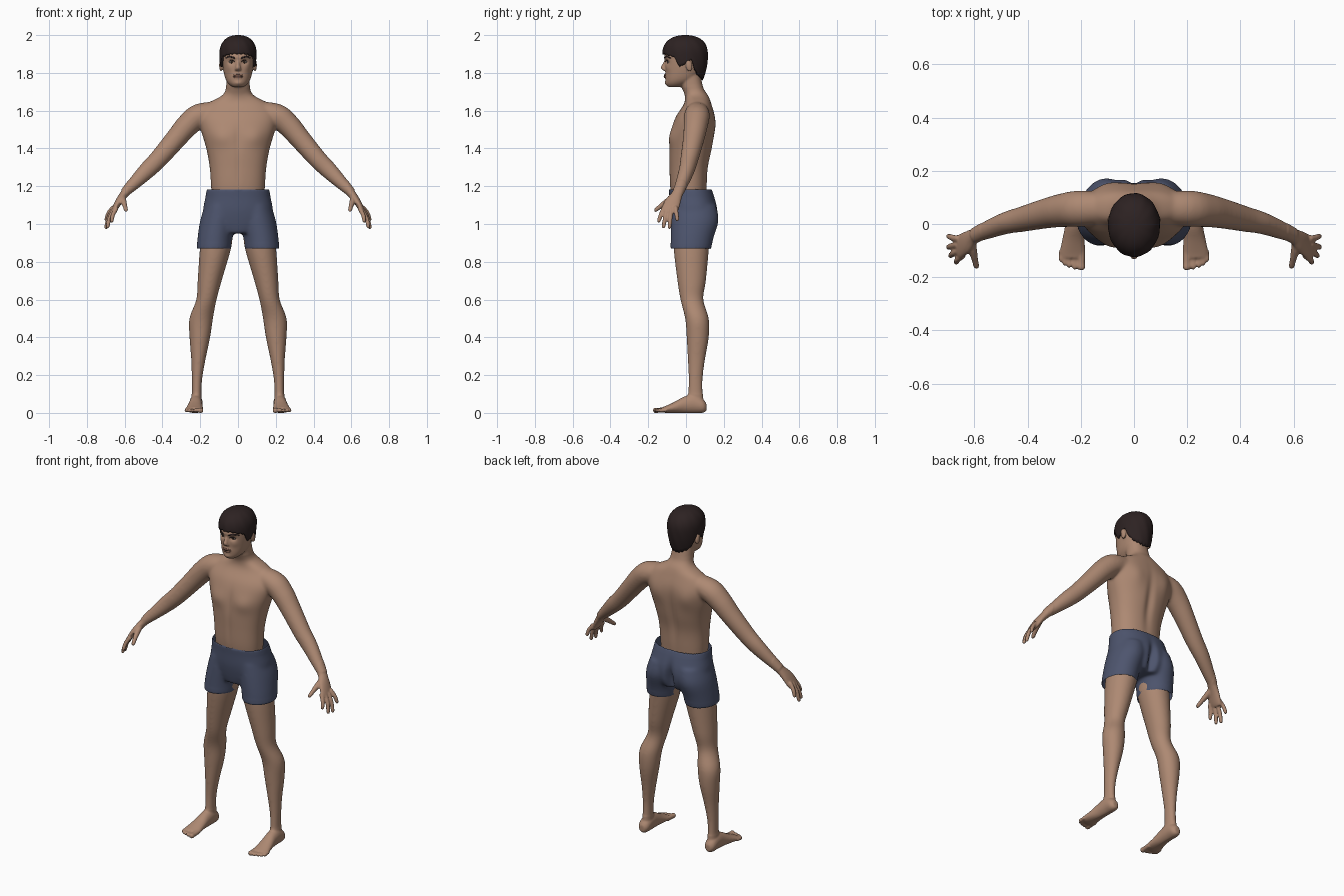
import bpy, bmesh, math
from mathutils import Vector, Matrix
from mathutils.bvhtree import BVHTree

cube = bpy.data.objects.get("Cube")
if cube:
    bpy.data.objects.remove(cube, do_unlink=True)

X, Y, Z = Vector((1, 0, 0)), Vector((0, 1, 0)), Vector((0, 0, 1))


def material(name, r, g, b):
    m = bpy.data.materials.new(name)
    m.use_nodes = True
    m.diffuse_color = (r, g, b, 1)
    bsdf = m.node_tree.nodes["Principled BSDF"]
    bsdf.inputs["Base Color"].default_value = (r, g, b, 1)
    bsdf.inputs["Roughness"].default_value = .7
    return m


skin_mat = material("skin", .42, .25, .17)
lip_mat = material("lips", .25, .125, .09)
hair_mat = material("dark brown hair", .026, .016, .016)
cloth_mat = material("slate blue cloth", .075, .09, .155)
eye_mat = material("eye white", .42, .38, .35)
iris_mat = material("dark iris", .03, .018, .012)


def smooth_path(pts, steps=4):
    """Catmull-Rom resampling of rows of any length."""
    p = [Vector(q) for q in pts]
    out = []
    for i in range(len(p) - 1):
        a, b, c, d = p[max(i - 1, 0)], p[i], p[i + 1], p[min(i + 2, len(p) - 1)]
        for j in range(steps):
            t = j / steps
            out.append(b + (c - a) * (t / 2) + (2 * a - 5 * b + 4 * c - d) * (t * t / 2)
                       + (3 * b - a - 3 * c + d) * (t ** 3 / 2))
    return out + [p[-1]]


def tube(bm, pts, axis=None, ref=Y, power=2.0, sides=32, both=False):
    """Closed loft through rows of x, y, z, radius across, radius along ref."""
    for s in ((1, -1) if both else (1,)):
        path = smooth_path([(s * q[0], *q[1:]) for q in pts])
        rings = []
        for i, q in enumerate(path):
            a, b = path[max(i - 1, 0)], path[min(i + 1, len(path) - 1)]
            t = axis or Vector(b[:3]) - Vector(a[:3])
            u = ref.cross(t).normalized()
            v = t.cross(u).normalized()
            ring = []
            for k in range(sides):
                ang = math.tau * k / sides
                c, n = math.cos(ang), math.sin(ang)
                c = math.copysign(abs(c) ** (2 / power), c)
                n = math.copysign(abs(n) ** (2 / power), n)
                ring.append(bm.verts.new(Vector(q[:3]) + u * c * q[3] + v * n * q[4]))
            rings.append(ring)
        for r0, r1 in zip(rings, rings[1:]):
            for k in range(sides):
                m = (k + 1) % sides
                bm.faces.new((r0[k], r0[m], r1[m], r1[k]))
        bm.faces.new(rings[0][::-1])
        bm.faces.new(rings[-1])


def ball(bm, center, radii, tilt=0):
    mat = Matrix.Translation(center) @ Matrix.Rotation(tilt, 4, 'X') @ Matrix.Diagonal((*radii, 1))
    bmesh.ops.create_uvsphere(bm, u_segments=20, v_segments=12, radius=1, matrix=mat)


def build(name, bm, mat):
    bmesh.ops.recalc_face_normals(bm, faces=bm.faces)
    me = bpy.data.meshes.new(name)
    bm.to_mesh(me)
    me.shade_smooth()
    me.materials.append(mat)
    ob = bpy.data.objects.new(name, me)
    bpy.context.collection.objects.link(ob)
    return ob


def fuse(bm, voxel):
    """Merge overlapping closed parts into one surface."""
    ob = build("fusing_helper", bm, skin_mat)
    mod = ob.modifiers.new("fuse", 'REMESH')
    mod.mode = 'VOXEL'
    mod.voxel_size = voxel
    bpy.context.view_layer.update()
    ev = ob.evaluated_get(bpy.context.evaluated_depsgraph_get())
    out = bmesh.new()
    out.from_mesh(ev.to_mesh())
    ev.to_mesh_clear()
    bpy.data.objects.remove(ob, do_unlink=True)
    return out


def relax(bm, times, keep=lambda co: True):
    verts = [v for v in bm.verts if keep(v.co)]
    for _ in range(times):
        bmesh.ops.smooth_vert(bm, verts=verts, factor=.5, use_axis_x=True, use_axis_y=True, use_axis_z=True)


def sculpt(bm, bumps):
    """Soft pushes along y, mirrored: centre, spread, amount."""
    for x, y, z, sx, sy, sz, push in bumps:
        for v in bm.verts:
            if abs(v.co.z - z) < 3 * sz:
                d = ((abs(v.co.x) - x) / sx) ** 2 + ((v.co.y - y) / sy) ** 2 + ((v.co.z - z) / sz) ** 2
                if d < 9:
                    v.co.y += push * math.exp(-d)


# Body: torso, neck and head
body = bmesh.new()
tube(body, [(0, .02, 1.05, .14, .085), (0, .016, 1.12, .138, .09), (0, .013, 1.2, .143, .098),
            (0, .015, 1.3, .15, .103), (0, .025, 1.4, .168, .114), (0, .038, 1.5, .197, .115),
            (0, .05, 1.57, .205, .103), (0, .062, 1.635, .165, .073), (0, .056, 1.68, .085, .062),
            (0, .035, 1.72, .064, .057), (0, .015, 1.8, .06, .06)], axis=Z, power=2.3, sides=48)
tube(body, [(0, -.058, 1.725, .028, .035), (0, -.045, 1.742, .05, .06), (0, -.025, 1.77, .067, .084),
            (0, -.01, 1.82, .079, .099), (0, -.006, 1.87, .084, .108), (0, 0, 1.92, .086, .11),
            (0, 0, 1.96, .07, .09), (0, 0, 1.985, .035, .05)], axis=Z, power=2.2, sides=48)

# Nose and ears
tube(body, [(0, -.1, 1.876, .008, .008), (0, -.112, 1.85, .009, .012), (0, -.118, 1.828, .014, .016),
            (0, -.112, 1.816, .017, .013), (0, -.104, 1.81, .01, .008)], axis=Z)
for side in (1, -1):
    ball(body, (side * .09, .015, 1.84), (.01, .018, .034), .2)

# Arms and palms
tube(body, [(.08, .06, 1.6, .05, .055), (.2, .058, 1.575, .064, .068), (.265, .052, 1.525, .062, .064),
            (.33, .04, 1.45, .056, .057), (.42, .018, 1.345, .05, .048), (.48, .004, 1.285, .046, .042),
            (.55, -.022, 1.215, .035, .035), (.6, -.043, 1.165, .025, .029)], both=True)
tube(body, [(.58, -.035, 1.185, .026, .028), (.605, -.048, 1.155, .022, .03), (.63, -.068, 1.12, .019, .041),
            (.653, -.084, 1.08, .015, .045), (.662, -.088, 1.062, .01, .04)], both=True)

# Fingers: knuckle and tip
for k, t in [((.642, -.118, 1.085), (.67, -.147, 1.008)), ((.655, -.1, 1.08), (.692, -.121, .977)),
             ((.662, -.078, 1.08), (.7, -.088, .973)), ((.66, -.056, 1.09), (.7, -.045, 1.015))]:
    k, t = Vector(k), Vector(t)
    bend = (k + t) / 2 + Vector((.006, 0, .003))
    tube(body, [(*k, .012, .012), (*bend, .0115, .0115), (*(bend * .2 + t * .8), .01, .01),
                (*t, .005, .005)], sides=16, both=True)
tube(body, [(.612, -.06, 1.145, .018, .016), (.606, -.1, 1.12, .016, .016), (.597, -.14, 1.09, .012, .012),
            (.593, -.158, 1.075, .011, .011), (.59, -.167, 1.067, .005, .005)], ref=Z, sides=16, both=True)

# Legs
tube(body, [(.1, .04, 1.0, .08, .095), (.11, .032, .93, .082, .095), (.121, .028, .86, .082, .093),
            (.15, .03, .7, .064, .076), (.167, .031, .6, .054, .061), (.195, .058, .5, .063, .063),
            (.202, .062, .4, .055, .059), (.21, .055, .28, .038, .046), (.217, .051, .18, .028, .038),
            (.219, .05, .1, .026, .04), (.221, .05, .04, .03, .044)], axis=Z, both=True)

# Feet and toes
tube(body, [(.222, .108, .03, .016, .02), (.222, .088, .037, .032, .037), (.222, .04, .048, .035, .05),
            (.224, -.01, .042, .036, .044), (.228, -.06, .029, .042, .03), (.231, -.105, .019, .048, .019),
            (.231, -.128, .016, .046, .013)], axis=-Y, ref=Z, both=True)
for x, tip, r in [(.198, .174, .015), (.223, .171, .0105), (.243, .165, .01), (.26, .156, .01), (.274, .143, .0095)]:
    tube(body, [(x, -.1, .017, r, r), (x, -tip + .03, .014, r * .9, r * .9), (x, -tip + .01, .013, r, r),
                (x, -tip, .011, r * .5, r * .5)], ref=Z, sides=16, both=True)

# Blend the skin and add muscle and face forms
skin = fuse(body, .005)
relax(skin, 2)
relax(skin, 20, lambda c: .1 < c.z < 1.72 and abs(c.x) < .58)
sculpt(skin, [(.034, -.1, 1.858, .018, .03, .012, .012), (.03, -.11, 1.882, .028, .03, .008, -.004),
              (.045, -.09, 1.825, .02, .03, .018, -.004), (0, -.11, 1.783, .022, .03, .012, -.006),
              (0, -.1, 1.745, .02, .03, .012, -.006), (.09, -.08, 1.46, .06, .06, .05, -.012),
              (0, -.08, 1.45, .02, .05, .08, .004), (0, -.09, 1.3, .015, .04, .1, .003),
              (0, .14, 1.38, .025, .06, .15, -.012), (.1, .14, 1.52, .05, .05, .06, .009)])
for v in skin.verts:
    v.co.z = max(v.co.z, 0)
tree = BVHTree.FromBMesh(skin)
build("body", skin, skin_mat)


def on_face(x, z):
    hit = tree.ray_cast(Vector((x, -1, z)), Y)[0]
    return hit.y if hit else -.1


# Eyes, eyebrows and lips
for side, label in ((1, "left"), (-1, "right")):
    y = on_face(side * .034, 1.857)
    bm = bmesh.new()
    ball(bm, (side * .034, y + .004, 1.857), (.014, .008, .0065))
    build(label + "_eye", bm, eye_mat)
    bm = bmesh.new()
    ball(bm, (side * .034, y - .002, 1.857), (.0065, .004, .0065))
    build(label + "_iris", bm, iris_mat)
    for part, heights, r in (("eyebrow", (1.878, 1.884, 1.886, 1.877), .0045),
                             ("eyelid_line", (1.86, 1.866, 1.866, 1.858), .002)):
        bm = bmesh.new()
        xs = [side * (.016 + i * .0165) if part == "eyebrow" else side * (.019 + i * .0105) for i in range(4)]
        tube(bm, [(x, on_face(x, z) + (0 if r > .003 else -.003), z, r * f, r * .6)
                  for x, z, f in zip(xs, heights, (.8, 1, 1, .5))], sides=10)
        build(label + "_" + part, bm, hair_mat)
for name, z, r, mat in (("upper_lip", 1.788, .005, lip_mat), ("lower_lip", 1.778, .006, lip_mat),
                        ("mouth_line", 1.783, .0018, iris_mat)):
    bm = bmesh.new()
    tube(bm, [(x, on_face(x, z) - (.003 if r < .003 else 0), z, r * f, r * f * .7)
              for x, f in zip((-.026, -.013, 0, .013, .026), (.3, .9, 1, .9, .3))], sides=12)
    build(name, bm, mat)

# Hair cap: each column runs from the hairline to the crown
line = [1.9, 1.902, 1.898, 1.892, 1.885, 1.832, 1.848, 1.872, 1.81, 1.785, 1.775, 1.767, 1.762]
hair = bmesh.new()
cols, rows = 96, 20
grid = []
for i in range(cols):
    a = math.tau * i / cols
    f = min(a, math.tau - a) / math.pi * (len(line) - 1)
    k = min(int(f), len(line) - 2)
    low = line[k] + (line[k + 1] - line[k]) * (f - k) + .003 * math.sin(a * 24)
    col = []
    for j in range(rows):
        z = low + (1.9995 - low) * math.sin(j / (rows - 1) * math.pi / 2)
        if z > 1.9:
            s = (1 - ((z - 1.9) / .1) ** 2.3) ** (1 / 2.3)
        else:
            s = 1 - .22 * ((1.9 - z) / .14) ** 2
        s *= 1 + .008 * math.sin(a * 11 + z * 40)
        col.append(hair.verts.new((s * .098 * math.sin(a), -.004 - s * .12 * math.cos(a), z)))
    grid.append(col)
for i in range(cols):
    c0, c1 = grid[i], grid[(i + 1) % cols]
    for j in range(rows - 1):
        hair.faces.new((c0[j], c1[j], c1[j + 1], c0[j + 1]))
hair.faces.new([c[-1] for c in grid])
cap = build("hair", hair, hair_mat)
thick = cap.modifiers.new("thickness", 'SOLIDIFY')
thick.thickness = .014
thick.offset = -1

# Shorts: pelvis and two leg sleeves, open at waist and hems
parts = bmesh.new()
tube(parts, [(0, .022, 1.187, .165, .113), (0, .032, 1.14, .173, .12), (0, .042, 1.07, .185, .127),
             (0, .045, 1.0, .17, .118), (0, .04, .95, .1, .1)], axis=Z, power=2.3, sides=48)
tube(parts, [(.128, .025, .866, .091, .107), (.121, .033, .93, .093, .114), (.104, .047, 1.02, .096, .126),
             (.09, .042, 1.1, .085, .117)], axis=Z, both=True)
shorts = fuse(parts, .006)
relax(shorts, 4)
relax(shorts, 12, lambda c: .9 < c.z < 1.15)
sculpt(shorts, [(0, .16, 1.01, .022, .07, .08, -.035)])
shorts.normal_update()
caps = [f for f in shorts.faces if abs(f.normal.z) > .75
        and (f.calc_center_median().z > 1.175 or f.calc_center_median().z < .88)]
bmesh.ops.delete(shorts, geom=caps, context='FACES')
build("shorts", shorts, cloth_mat)
